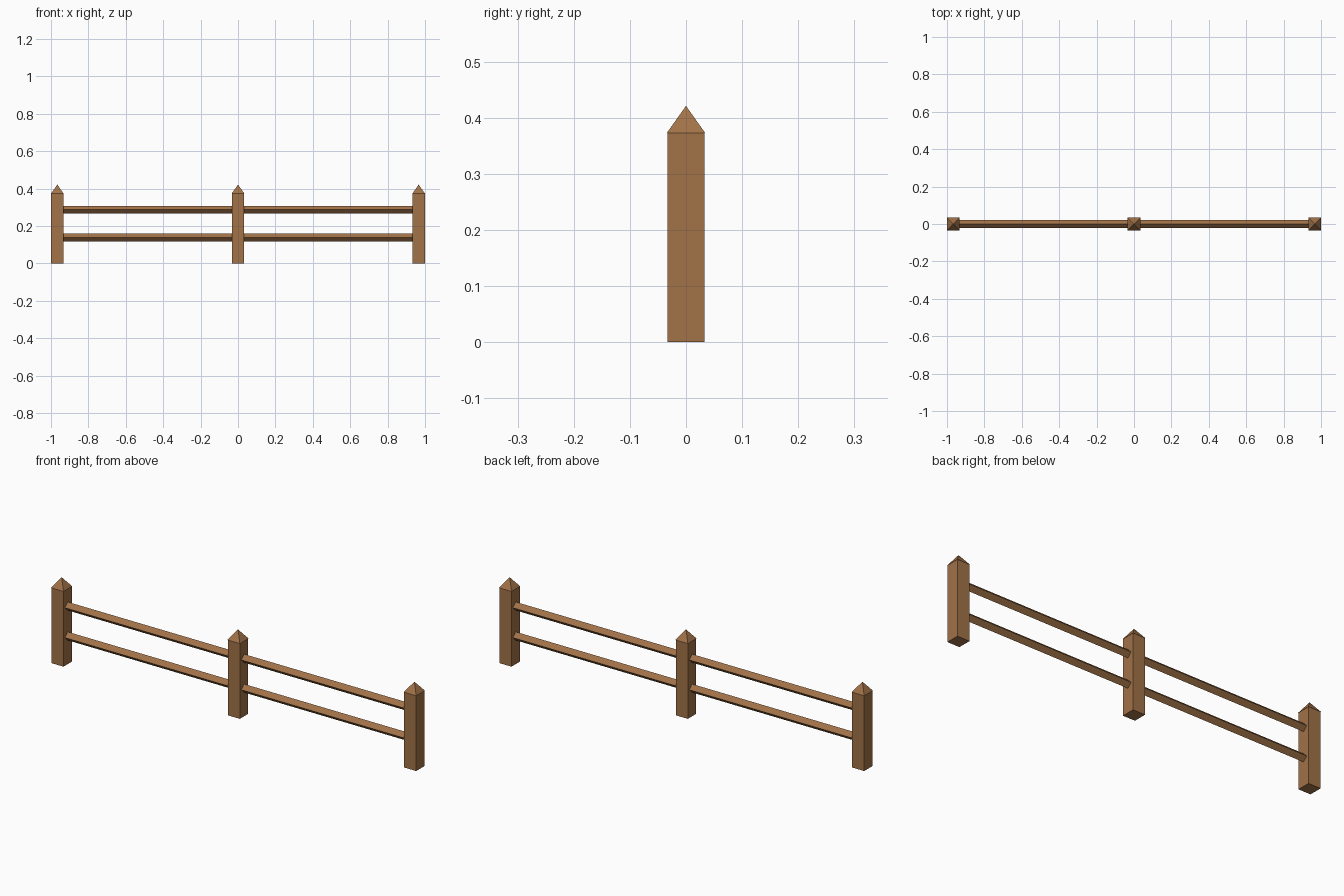
import bpy, bmesh
from math import pi, sqrt
from mathutils import Matrix

if "Cube" in bpy.data.objects:
    bpy.data.objects.remove(bpy.data.objects["Cube"])

wood = bpy.data.materials.new("wood")
wood.diffuse_color = (0.36, 0.17, 0.065, 1)
wood.use_nodes = True
wood.node_tree.nodes["Principled BSDF"].inputs["Base Color"].default_value = wood.diffuse_color

SPACING = 0.966


def prism(name, sides, r1, r2, depth, matrix):
    """Cone or prism with its radii and length, placed by a matrix."""
    bm = bmesh.new()
    bmesh.ops.create_cone(bm, cap_ends=True, segments=sides, radius1=r1,
                          radius2=r2, depth=depth)
    bmesh.ops.remove_doubles(bm, verts=bm.verts, dist=1e-5)
    # Turn so that the flat sides of a square face the axes
    bmesh.ops.rotate(bm, verts=bm.verts, cent=(0, 0, 0),
                     matrix=Matrix.Rotation(pi / 4, 3, 'Z'))
    bm.transform(matrix)
    bmesh.ops.recalc_face_normals(bm, faces=bm.faces)
    mesh = bpy.data.meshes.new(name)
    bm.to_mesh(mesh)
    bm.free()
    mesh.materials.append(wood)
    obj = bpy.data.objects.new(name, mesh)
    bpy.context.collection.objects.link(obj)
    return obj


# Square posts with slightly overhanging pyramid caps
for label, x in (("left", -SPACING), ("middle", 0), ("right", SPACING)):
    r = 0.033 * sqrt(2)
    prism(label + "_post", 4, r, r, 0.373, Matrix.Translation((x, 0, 0.373 / 2)))
    prism(label + "_post_cap", 4, 0.034 * sqrt(2), 0, 0.048,
          Matrix.Translation((x, 0, 0.397)))

# Square rails turned on edge, running through the posts
lay_down = Matrix.Rotation(pi / 2, 4, 'Y') @ Matrix.Rotation(pi / 4, 4, 'Z')
for label, z in (("lower", 0.139), ("upper", 0.287)):
    prism(label + "_rail", 4, 0.021, 0.021, 2 * SPACING,
          Matrix.Translation((0, 0, z)) @ lay_down)
